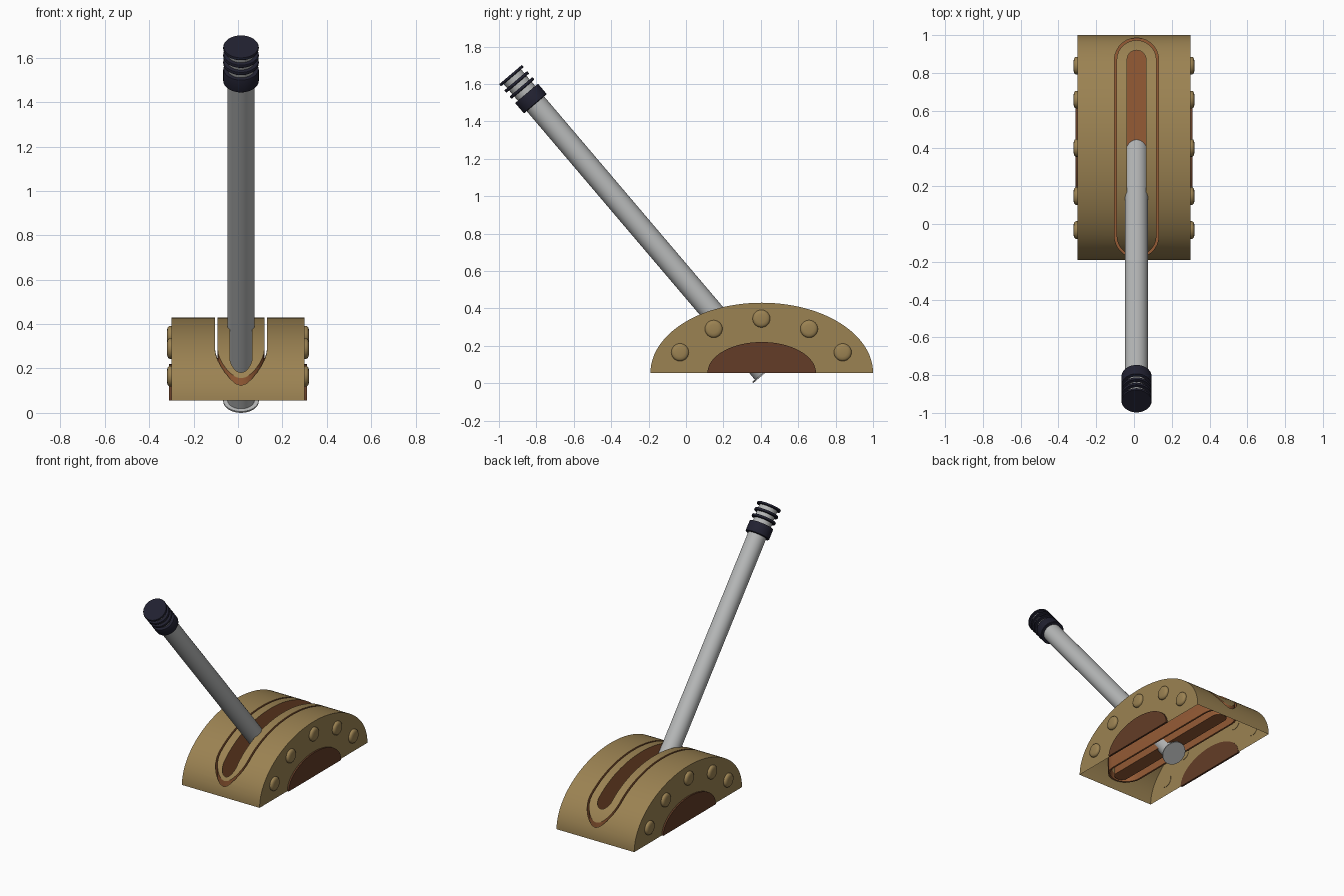
import bpy, bmesh, math
from mathutils import Vector, Matrix

if "Cube" in bpy.data.objects:
    bpy.data.objects.remove(bpy.data.objects["Cube"])

def material(name, col):
    m = bpy.data.materials.new(name)
    m.diffuse_color = (*col, 1)
    m.use_nodes = True
    m.node_tree.nodes["Principled BSDF"].inputs["Base Color"].default_value = m.diffuse_color
    return m

BRASS = material("brass", (0.33, 0.225, 0.085))
RUST = material("rust_brown", (0.30, 0.105, 0.036))
DARK = material("dark_brown", (0.125, 0.046, 0.02))
STEEL = material("steel_grey", (0.47, 0.48, 0.48))
BLACK = material("black_rubber", (0.015, 0.015, 0.03))

CY, BASE, RY, RZ, HX = 0.405, 0.055, 0.595, 0.375, 0.30   # half-ellipse housing
FLOOR, MX = 0.115, 0.0135                                # channel depth, lever centre line

def finish(bm, name, *mats):
    bmesh.ops.recalc_face_normals(bm, faces=bm.faces)
    me = bpy.data.meshes.new(name)
    bm.to_mesh(me)
    bm.free()
    ob = bpy.data.objects.new(name, me)
    bpy.context.collection.objects.link(ob)
    for m in mats:
        me.materials.append(m)
    return ob

def smooth(ob, angle=35):
    bpy.ops.object.select_all(action='DESELECT')
    ob.select_set(True)
    bpy.context.view_layer.objects.active = ob
    bpy.ops.object.shade_smooth_by_angle(angle=math.radians(angle))

def prism(bm, pts, vec):
    """Extrude a closed outline along a vector."""
    f = bm.faces.new([bm.verts.new(p) for p in pts])
    ext = bmesh.ops.extrude_face_region(bm, geom=[f])["geom"]
    bmesh.ops.translate(bm, vec=vec, verts=[v for v in ext if isinstance(v, bmesh.types.BMVert)])

def arch(x, ry, rz, n):
    return [(x, CY + ry * math.cos(math.pi * i / n), BASE + rz * math.sin(math.pi * i / n))
            for i in range(n + 1)]

def stadium(w, y0, y1, z, n=14):
    """Slot outline with round ends, half width w."""
    pts = []
    for end, a0 in ((y1 - w, 0), (y0 + w, math.pi)):
        for i in range(n + 1):
            a = a0 + math.pi * i / n
            pts.append((MX + w * math.cos(a), end + w * math.sin(a), z))
    return pts

def lathe(name, profile, mat, matrix, n=40):
    """Revolve (radius, height) points round the local z axis."""
    bm = bmesh.new()
    rings = []
    for r, h in profile:
        rings.append([bm.verts.new((r * math.cos(2 * math.pi * i / n),
                                    r * math.sin(2 * math.pi * i / n), h)) for i in range(n)])
    for a, b in zip(rings, rings[1:]):
        for i in range(n):
            bm.faces.new((a[i], a[(i + 1) % n], b[(i + 1) % n], b[i]))
    bm.faces.new(rings[0])
    bm.faces.new(rings[-1])
    bm.transform(matrix)
    ob = finish(bm, name, mat)
    smooth(ob)
    return ob

# Housing: half-ellipse body
bm = bmesh.new()
prism(bm, arch(-HX, RY, RZ, 72), (2 * HX, 0, 0))
housing = finish(bm, "housing", BRASS, RUST)

# Cutters: the lever slot and the thin groove around it
bm = bmesh.new()
prism(bm, stadium(0.05, -0.155, 0.92, FLOOR), (0, 0, 0.6))
slot_cutter = finish(bm, "slot_cutter")

bm = bmesh.new()
loops = []
for w, d in ((0.1175, 0), (0.1055, 0.012)):
    for z in (FLOOR, 0.7):
        loops.append([bm.verts.new(p) for p in stadium(w, -0.18 + d, 0.985 - d, z)])
o0, o1, i0, i1 = loops
for a, b in ((o0, o1), (o1, i1), (i1, i0), (i0, o0)):
    for k in range(len(a)):
        j = (k + 1) % len(a)
        bm.faces.new((a[k], a[j], b[j], b[k]))
groove_cutter = finish(bm, "groove_cutter")

for cutter in (groove_cutter, slot_cutter):
    mod = housing.modifiers.new("cut", 'BOOLEAN')
    mod.operation, mod.solver, mod.object = 'DIFFERENCE', 'EXACT', cutter
    bpy.ops.object.select_all(action='DESELECT')
    bpy.context.view_layer.objects.active = housing
    housing.select_set(True)
    bpy.ops.object.modifier_apply(modifier=mod.name)
for cutter in (groove_cutter, slot_cutter):
    bpy.data.objects.remove(cutter)

# Open the underside; channel walls and floors are rust
bm = bmesh.new()
bm.from_mesh(housing.data)
bottom = [f for f in bm.faces if all(abs(v.co.z - BASE) < 1e-4 for v in f.verts)]
bmesh.ops.delete(bm, geom=bottom, context='FACES')
for f in bm.faces:
    f.material_index = int(any(abs(v.co.z - FLOOR) < 1e-4 for v in f.verts))
bm.to_mesh(housing.data)
bm.free()
smooth(housing, 25)

# Side plates and rivets, both sides
for side, s in (("right", 1), ("left", -1)):
    bm = bmesh.new()
    prism(bm, arch(s * (HX - 0.002), 0.29, 0.165, 40), (s * 0.013, 0, 0))
    smooth(finish(bm, side + "_side_plate", DARK))
    for k, (dy, z) in enumerate(((-0.435, 0.165), (-0.255, 0.29), (0, 0.345), (0.255, 0.29), (0.435, 0.165))):
        m = Matrix.Translation((s * HX, CY + dy - 0.002, z)) @ Matrix.Rotation(s * math.pi / 2, 4, 'Y')
        lathe(f"{side}_rivet_{k + 1}",
              [(0.047, -0.002), (0.047, 0.007), (0.044, 0.013), (0.037, 0.018), (0.024, 0.020), (0.008, 0.021)],
              BRASS, m, 24)

# Lever, leaning to the front
foot, top = Vector((MX, 0.42, 0.052)), Vector((MX, -0.938, 1.65))
axis = top - foot
L = axis.length
M = Matrix.Translation(foot) @ axis.to_track_quat('Z', 'Y').to_matrix().to_4x4()
lathe("lever_rod", [(0.061, 0), (0.061, L - 0.005)], STEEL, M)
lathe("lever_foot", [(0.08, 0), (0.08, 0.008)], STEEL, M)

# Grip: collar, two rings and end cap
for name, a, b in (("grip_collar", 0.205, 0.132), ("grip_ring_lower", 0.103, 0.086),
                   ("grip_ring_upper", 0.06, 0.043), ("grip_cap", 0.015, 0.0)):
    e = 0.003
    lathe(name, [(0.077, L - a), (0.08, L - a + e), (0.08, L - b - e), (0.078, L - b)], BLACK, M)
